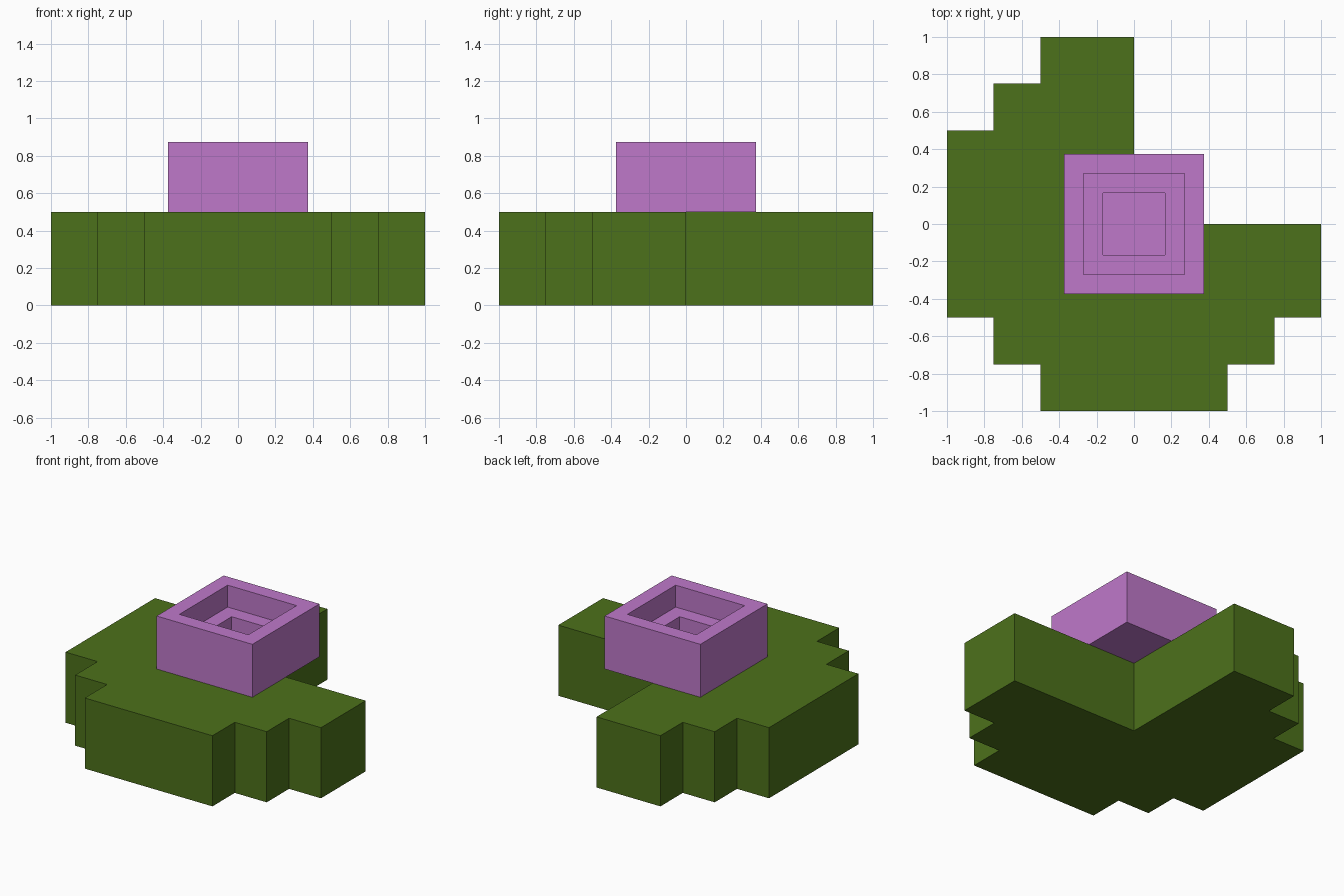
import bpy, bmesh

if "Cube" in bpy.data.objects:
    bpy.data.objects.remove(bpy.data.objects["Cube"])


def material(name, rgb):
    mat = bpy.data.materials.new(name)
    mat.diffuse_color = (*rgb, 1)
    mat.use_nodes = True
    mat.node_tree.nodes["Principled BSDF"].inputs["Base Color"].default_value = mat.diffuse_color
    return mat


def make_object(name, bm, mat):
    bmesh.ops.recalc_face_normals(bm, faces=bm.faces[:])
    mesh = bpy.data.meshes.new(name)
    bm.to_mesh(mesh)
    bm.free()
    mesh.materials.append(mat)
    obj = bpy.data.objects.new(name, mesh)
    bpy.context.collection.objects.link(obj)
    return obj


# Lily pad: stepped outline with one quarter notched out, extruded upward
step = [(0.5, 1), (0.5, 0.75), (0.75, 0.75), (0.75, 0.5), (1, 0.5)]
outline = [(0, 0), (0, 1)]
outline += [(-x, y) for x, y in step]
outline += [(-x, -y) for x, y in reversed(step)]
outline += [(x, -y) for x, y in step]
outline += [(1, 0)]

bm = bmesh.new()
base = bm.faces.new([bm.verts.new((x, y, 0)) for x, y in outline])
top = bmesh.ops.extrude_face_region(bm, geom=[base], use_keep_orig=True)
bmesh.ops.translate(bm, vec=(0, 0, 0.5),
                    verts=[g for g in top["geom"] if isinstance(g, bmesh.types.BMVert)])
make_object("lily_pad", bm, material("pad_green", (0.073, 0.165, 0.011)))

# Flower: square rings (half width, height) joined into a block with a stepped hollow
rings = [(0.375, 0.5), (0.375, 0.875), (0.27, 0.875),
         (0.27, 0.72), (0.165, 0.72), (0.165, 0.57)]
bm = bmesh.new()
loops = [[bm.verts.new((sx * r, sy * r, z))
          for sx, sy in ((-1, -1), (1, -1), (1, 1), (-1, 1))] for r, z in rings]
for a, b in zip(loops, loops[1:]):
    for i in range(4):
        j = (i + 1) % 4
        bm.faces.new((a[i], a[j], b[j], b[i]))
bm.faces.new(loops[0])
bm.faces.new(loops[-1])
make_object("flower", bm, material("petal_pink", (0.52, 0.19, 0.59)))
